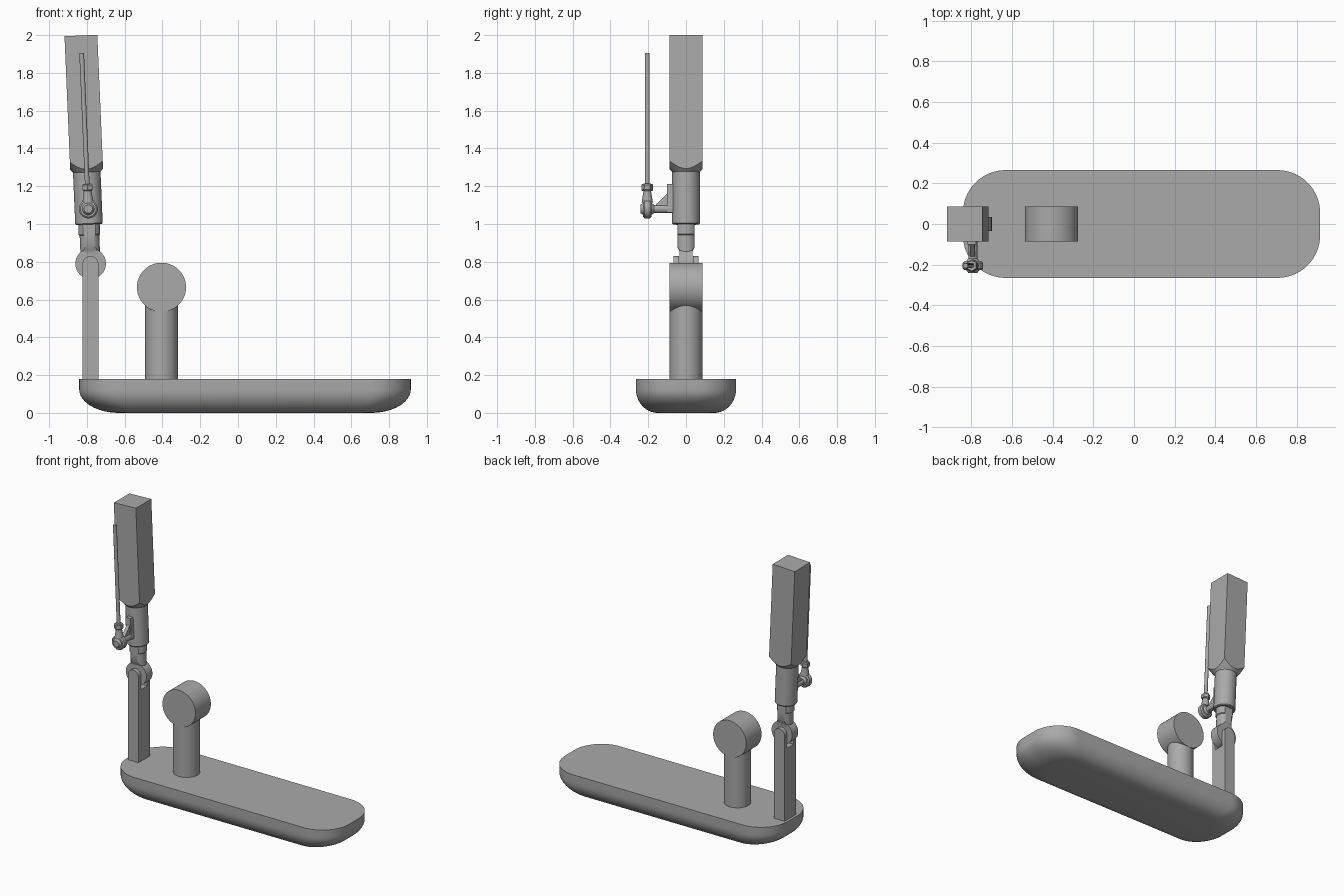
import bpy, bmesh, math
from mathutils import Matrix, Vector

if "Cube" in bpy.data.objects:
    bpy.data.objects.remove(bpy.data.objects["Cube"])

GREY = (0.4, 0.4, 0.4, 1)
metal = bpy.data.materials.new("plain grey")
metal.use_nodes = True
metal.diffuse_color = GREY
metal.node_tree.nodes["Principled BSDF"].inputs["Base Color"].default_value = GREY

# Leaning frame: origin at the pivot of the fork, z along the strut
LEAN = Matrix.Translation((-0.78, 0, 0.79)) @ Matrix.Rotation(math.radians(-2.45), 4, "Y")
WORLD = Matrix.Identity(4)
ALONG_Y = Matrix.Rotation(math.radians(90), 4, "X")   # local z becomes -y


def finish(name, bm, matrix=WORLD, smooth=True):
    bmesh.ops.recalc_face_normals(bm, faces=bm.faces)
    mesh = bpy.data.meshes.new(name)
    bm.to_mesh(mesh)
    bm.free()
    mesh.transform(matrix)
    mesh.materials.append(metal)
    obj = bpy.data.objects.new(name, mesh)
    bpy.context.collection.objects.link(obj)
    if smooth:
        bpy.ops.object.select_all(action="DESELECT")
        obj.select_set(True)
        bpy.context.view_layer.objects.active = obj
        bpy.ops.object.shade_smooth_by_angle(angle=math.radians(30))
    return obj


def skin(rings):
    """Closed solid from a stack of equal-length rings."""
    bm = bmesh.new()
    loops = [[bm.verts.new(p) for p in ring] for ring in rings]
    n = len(loops[0])
    for a, b in zip(loops, loops[1:]):
        for i in range(n):
            bm.faces.new((a[i], a[(i + 1) % n], b[(i + 1) % n], b[i]))
    bm.faces.new(loops[0])
    bm.faces.new(loops[-1])
    return bm


def turned(name, profile, matrix=WORLD, sides=48, smooth=True):
    """Solid of revolution about z from (radius, height) points."""
    angles = [math.tau * (i + 0.5) / sides for i in range(sides)]
    rings = [[(r * math.cos(a), r * math.sin(a), z) for a in angles] for r, z in profile]
    return finish(name, skin(rings), matrix, smooth)


def prism(name, outline, y0, y1, matrix=WORLD):
    """Outline in x and z, extruded along y."""
    return finish(name, skin([[(x, y, z) for x, z in outline] for y in (y0, y1)]), matrix)


def block(name, lo, hi, matrix=WORLD):
    return prism(name, [(lo[0], lo[2]), (hi[0], lo[2]), (hi[0], hi[2]), (lo[0], hi[2])],
                 lo[1], hi[1], matrix)


def boolean(obj, other, operation):
    mod = obj.modifiers.new(operation.lower(), "BOOLEAN")
    mod.operation, mod.object, mod.solver = operation, other, "EXACT"
    bpy.ops.object.select_all(action="DESELECT")
    obj.select_set(True)
    bpy.context.view_layer.objects.active = obj
    bpy.ops.object.modifier_apply(modifier=mod.name)
    bpy.data.objects.remove(other)
    bpy.ops.object.shade_smooth_by_angle(angle=math.radians(30))


def base_ring(inset_x, inset_y, z, steps=14):
    """Rounded rectangle whose corners shrink with the inset."""
    rx, ry = 0.21 - 0.5 * inset_x, 0.21 - 0.5 * inset_y
    hx, hy = 0.878 - inset_x - rx, 0.265 - inset_y - ry
    ring = []
    for corner, (sx, sy) in enumerate([(1, 1), (-1, 1), (-1, -1), (1, -1)]):
        for i in range(steps + 1):
            a = (corner + i / steps) * math.pi / 2
            ring.append((0.037 + sx * hx + rx * math.cos(a), sy * hy + ry * math.sin(a), z))
    return ring


# Base slab with a deeply rounded underside
rings = [base_ring(0, 0, 0.18)]
for i in range(13):
    t = i / 12 * math.pi / 2
    rings.append(base_ring(0.21 * (1 - math.cos(t)), 0.115 * (1 - math.cos(t)),
                           0.125 * (1 - math.sin(t))))
finish("base_slab", skin(rings))

# Short column carrying a horizontal drum
turned("short_column", [(0.087, 0.17), (0.087, 0.62)], Matrix.Translation((-0.405, 0, 0)), 64)
turned("drum", [(0.13, -0.087), (0.13, 0.087)],
       Matrix.Translation((-0.405, 0, 0.665)) @ ALONG_Y, 64)

# Tall post with rounded top, slotted to form a fork
arc = [math.pi * i / 20 for i in range(21)]
outline = [(-0.823, 0.17), (-0.739, 0.17)]
outline += [(-0.781 + 0.042 * math.cos(a), 0.788 + 0.042 * math.sin(a)) for a in arc]
post = prism("fork_post", outline, -0.065, 0.065)
boolean(post, block("slot_cutter", (-0.9, -0.036, 0.69), (-0.6, 0.036, 0.9)), "DIFFERENCE")

# Strut: eye, flattened stem, sleeve and square housing
turned("strut_eye", [(0.081, -0.034), (0.081, 0.034)], LEAN @ ALONG_Y)
stem = turned("strut_stem", [(0.052, 0.03), (0.052, 0.15), (0.057, 0.155), (0.057, 0.23)], LEAN)
wedge = [(-0.034, 0), (0.034, 0), (0.034, 0.065), (0.046, 0.09), (0.046, 0.3),
         (-0.046, 0.3), (-0.046, 0.09), (-0.034, 0.065)]
boolean(stem, prism("stem_flats", wedge, -0.1, 0.1,
                    LEAN @ Matrix.Rotation(math.radians(90), 4, "Z")), "INTERSECT")
turned("strut_sleeve", [(0.068, 0.208), (0.073, 0.213), (0.073, 0.52)], LEAN)
housing = block("strut_housing", (-0.087, -0.087, 0.48), (0.087, 0.087, 1.209), LEAN)
boolean(housing, turned("chamfer_cone", [(0.073, 0.485), (0.14, 0.56), (0.14, 1.4)], LEAN, 64),
        "INTERSECT")

# Side bracket: mounting lug, gusset and cross pin
block("bracket_lug", (-0.02, -0.1, 0.27), (0.02, -0.06, 0.42), LEAN)
gusset = [(0.06, 0.27), (0.06, 0.385), (0.085, 0.385), (0.16, 0.312), (0.16, 0.27)]
prism("bracket_gusset", gusset, -0.012, 0.012, LEAN @ Matrix.Rotation(math.radians(-90), 4, "Z"))
turned("cross_pin", [(0.022, 0.03), (0.022, 0.235), (0.016, 0.24)],
       LEAN @ Matrix.Translation((0, 0, 0.29)) @ ALONG_Y, 24)

# Rod end: ring, ball collars, neck, nut and long thin rod
JOINT = LEAN @ Matrix.Translation((0, -0.205, 0.29))
turned("rod_end_ring", [(0.042, -0.022), (0.05, -0.014), (0.05, 0.014), (0.042, 0.022)],
       JOINT @ ALONG_Y, 40)
turned("ball_collar", [(0.022, -0.036), (0.032, -0.022), (0.032, 0.022), (0.022, 0.036)],
       JOINT @ ALONG_Y, 32)
turned("rod_neck", [(0.03, 0.035), (0.02, 0.095), (0.02, 0.105)], JOINT, 24)
turned("lock_nut", [(0.026, 0.095), (0.031, 0.101), (0.031, 0.127), (0.026, 0.133)],
       JOINT, 6, smooth=False)
turned("thin_rod", [(0.0125, 0.1), (0.0125, 0.826)], JOINT, 24)
